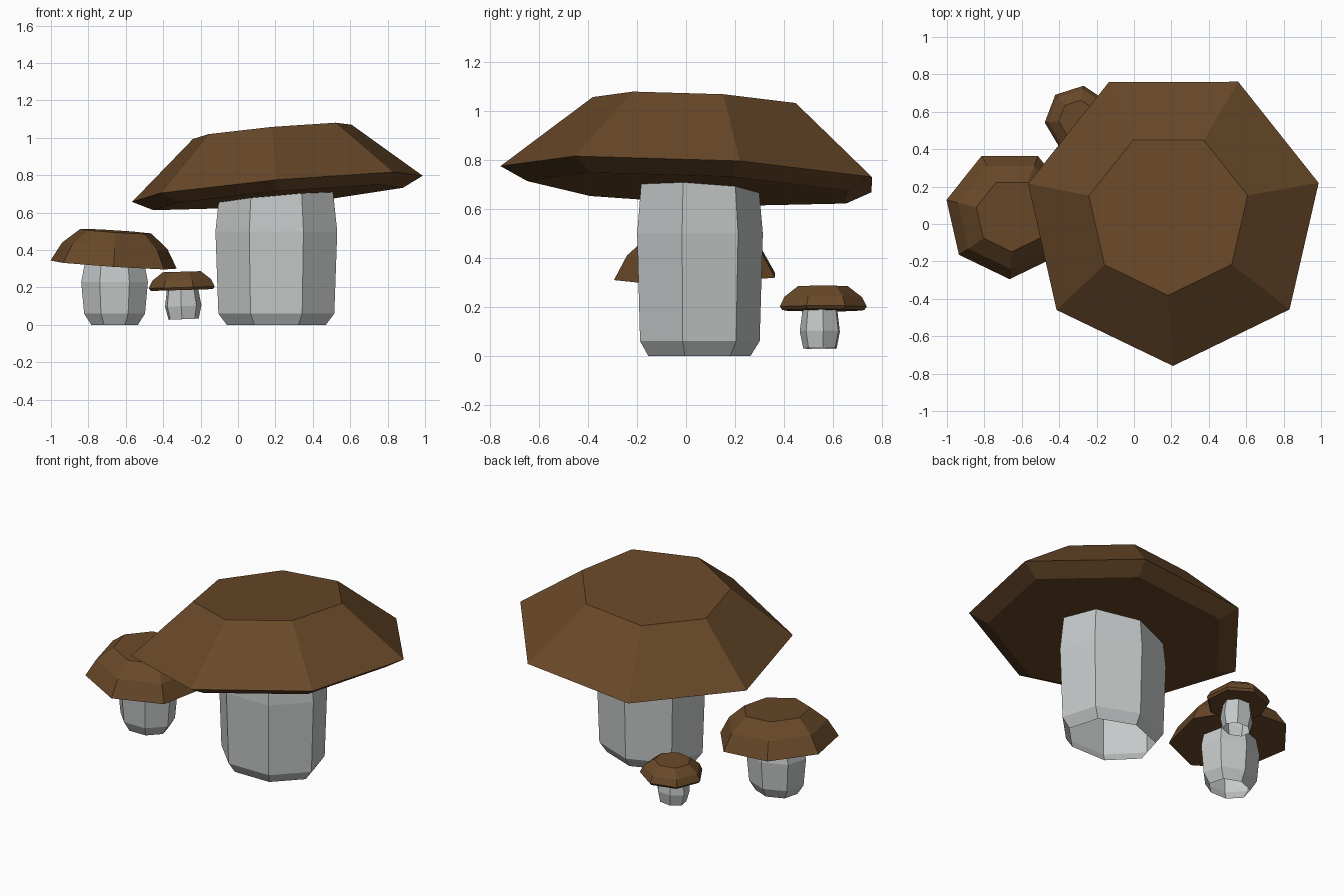
import bpy, bmesh, math
from mathutils import Vector

if "Cube" in bpy.data.objects:
    bpy.data.objects.remove(bpy.data.objects["Cube"], do_unlink=True)

SIDES = 7


def make_material(name, colour):
    mat = bpy.data.materials.new(name)
    mat.use_nodes = True
    rgba = (*colour, 1.0)
    mat.diffuse_color = rgba
    mat.node_tree.nodes["Principled BSDF"].inputs["Base Color"].default_value = rgba
    return mat


def loft(name, mat, centre, rings, phase, squash=1.0, slope=(0, 0), close_bottom=True):
    """Stack seven-sided rings (radius, height) from bottom to top, flat shaded."""
    bm = bmesh.new()
    loops = []
    for radius, height in rings:
        loop = []
        for i in range(SIDES):
            a = math.radians(phase) + math.tau * i / SIDES
            loop.append(bm.verts.new((radius * math.cos(a),
                                      radius * squash * math.sin(a), height)))
        loops.append(loop)
    for low, high in zip(loops, loops[1:]):
        for i in range(SIDES):
            j = (i + 1) % SIDES
            bm.faces.new((low[i], low[j], high[j], high[i]))
    bm.faces.new(loops[-1])
    if close_bottom:
        bm.faces.new(loops[0][::-1])
    mesh = bpy.data.meshes.new(name)
    bm.to_mesh(mesh)
    bm.free()
    mesh.materials.append(mat)
    obj = bpy.data.objects.new(name, mesh)
    bpy.context.collection.objects.link(obj)
    # Lean the part so its rings follow the given x and y slopes
    normal = Vector((-slope[0], -slope[1], 1)).normalized()
    obj.rotation_mode = 'QUATERNION'
    obj.rotation_quaternion = Vector((0, 0, 1)).rotation_difference(normal)
    obj.location = centre
    return obj


brown = make_material("cap_brown", (0.14, 0.066, 0.022))
grey = make_material("stem_grey", (0.56, 0.58, 0.58))

# Large mushroom
loft("large_stem", grey, (0.205, 0.044, 0),
     [(0.272, 0), (0.318, 0.06), (0.334, 0.5), (0.311, 0.71)],
     90, 0.81, close_bottom=False)
loft("large_cap", brown, (0.21, 0.04, 0.736),
     [(0.687, -0.056), (0.8, 0), (0.437, 0.302)], -90, slope=(0.09, -0.05))

# Medium mushroom
loft("medium_stem", grey, (-0.66, 0.05, 0),
     [(0.128, 0), (0.167, 0.06), (0.183, 0.23), (0.16, 0.345)],
     90, 0.83, close_bottom=False)
loft("medium_cap", brown, (-0.665, 0.052, 0.32),
     [(0.347, 0), (0.29, 0.1), (0.195, 0.18)], -90, slope=(-0.065, 0.03))

# Small mushroom
loft("small_stem", grey, (-0.292, 0.55, 0.03),
     [(0.083, 0), (0.1, 0.07), (0.085, 0.17)],
     -95, 0.85, slope=(0.04, 0), close_bottom=False)
loft("small_cap", brown, (-0.295, 0.558, 0.2),
     [(0.172, -0.014), (0.183, 0), (0.163, 0.04), (0.105, 0.084)],
     82, slope=(0.03, 0))
